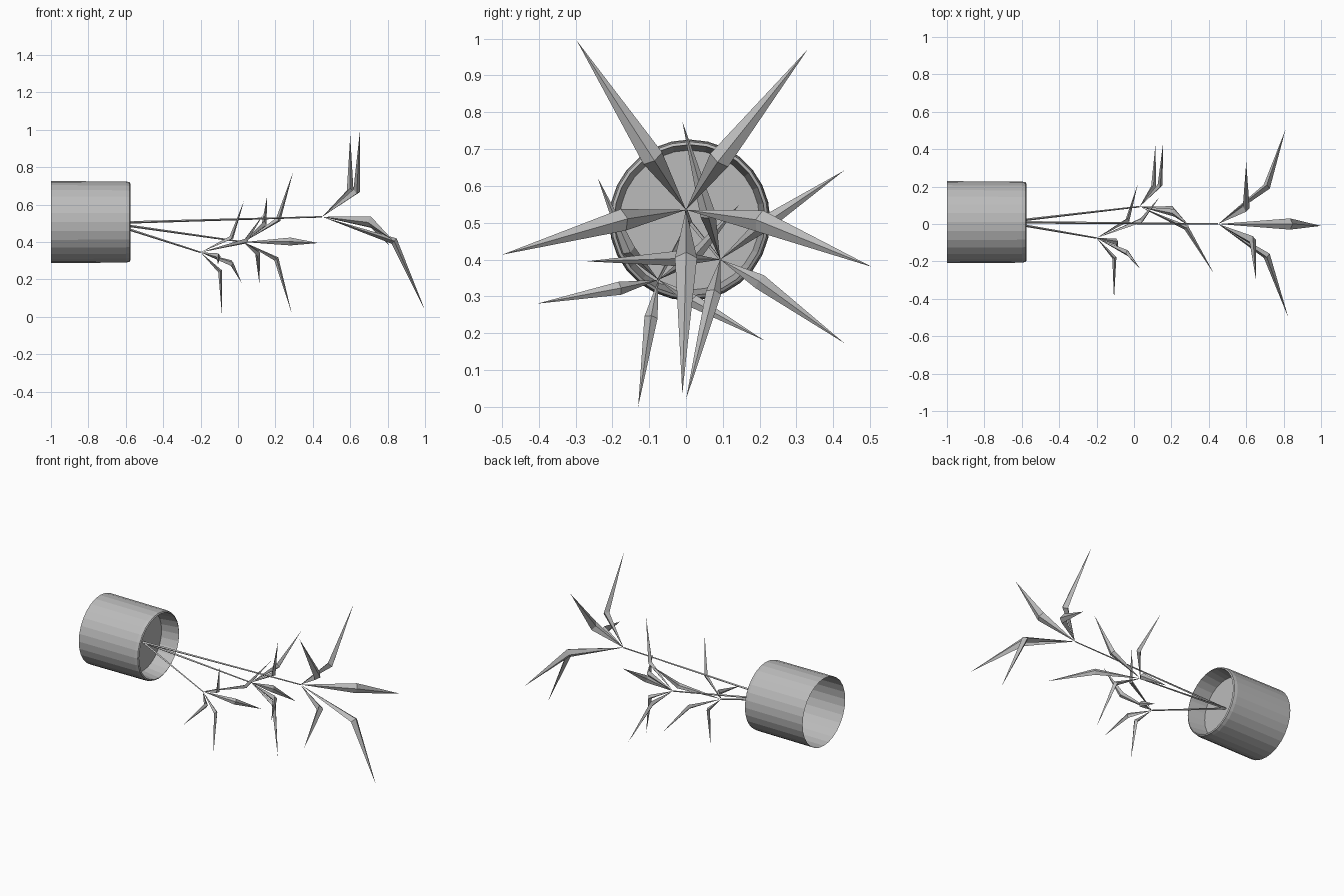
import bpy
import bmesh
import math
from mathutils import Vector

default_cube = bpy.data.objects.get("Cube")
if default_cube:
    bpy.data.objects.remove(default_cube, do_unlink=True)

# One plain grey for the whole model
grey = bpy.data.materials.new("plain_grey")
grey.use_nodes = True
grey.diffuse_color = (0.5, 0.5, 0.5, 1)
shader = grey.node_tree.nodes["Principled BSDF"]
shader.inputs["Base Color"].default_value = grey.diffuse_color
shader.inputs["Roughness"].default_value = 0.8

POT_CENTRE = Vector((0, 0.01, 0.507))
SOIL_X = -0.69
SIDES = 28
AXIS = Vector((1, 0, 0))


def finish(bm, name):
    """Turn a bmesh into a flat-shaded grey object."""
    bmesh.ops.recalc_face_normals(bm, faces=bm.faces)
    mesh = bpy.data.meshes.new(name)
    bm.to_mesh(mesh)
    bm.free()
    mesh.materials.append(grey)
    obj = bpy.data.objects.new(name, mesh)
    bpy.context.collection.objects.link(obj)
    return obj


def add_ring(bm, centre, side, up, radius, count):
    """Add a closed loop of vertices around a centre."""
    ring = []
    for i in range(count):
        angle = math.tau * i / count
        offset = side * math.cos(angle) + up * math.sin(angle)
        ring.append(bm.verts.new(centre + offset * radius))
    return ring


def bridge(bm, first, second):
    """Join two loops of equal size with quads."""
    count = len(first)
    for i in range(count):
        j = (i + 1) % count
        bm.faces.new((first[i], first[j], second[j], second[i]))


def build_pot():
    # Open tube lying along x, with a rounded lip and a sloping inner wall
    profile = [(-1, 0.219), (-0.6, 0.217), (-0.58, 0.213),
               (-0.575, 0.205), (SOIL_X, 0.19)]
    bm = bmesh.new()
    rings = [add_ring(bm, POT_CENTRE + AXIS * x, Vector((0, 1, 0)),
                      Vector((0, 0, 1)), radius, SIDES)
             for x, radius in profile]
    for first, second in zip(rings, rings[1:]):
        bridge(bm, first, second)
    finish(bm, "pot")


def build_soil():
    bm = bmesh.new()
    bm.faces.new(add_ring(bm, POT_CENTRE + AXIS * SOIL_X,
                          Vector((0, 1, 0)), Vector((0, 0, 1)), 0.19, SIDES))
    finish(bm, "soil")


def build_stem(name, end):
    # Thin tapering rod from the soil to the heart of a leaf cluster
    start = POT_CENTRE + Vector((SOIL_X, 0, -0.005))
    along = (end - start).normalized()
    side = along.cross(Vector((0, 0, 1))).normalized()
    up = side.cross(along)
    bm = bmesh.new()
    lower = add_ring(bm, start, side, up, 0.007, 4)
    upper = add_ring(bm, end, side, up, 0.004, 4)
    bridge(bm, lower, upper)
    bm.faces.new(upper)
    finish(bm, name)


def build_leaf(name, base, bend, tip, radius):
    # Bent spike: pointed at both ends, flat diamond section at the bend,
    # its wide side square to the direction in which the leaf spreads
    along = ((bend - base).normalized() + (tip - bend).normalized())
    side = AXIS.cross(tip - base).normalized()
    up = side.cross(along).normalized()
    bm = bmesh.new()
    ring = add_ring(bm, bend, side, up * 0.65, radius, 4)
    for end in (bm.verts.new(base), bm.verts.new(tip)):
        for i in range(4):
            bm.faces.new((ring[i], ring[(i + 1) % 4], end))
    finish(bm, name)


# Each cluster: heart, leaf radius, then the bend and tip of every leaf
clusters = {
    "long": ((0.45, 0, 0.535), 0.03, [
        ((0.6, 0.09, 0.67), (0.6, 0.33, 0.97)),
        ((0.635, -0.09, 0.675), (0.652, -0.297, 0.995)),
        ((0.71, 0.2, 0.505), (0.81, 0.505, 0.38)),
        ((0.71, -0.17, 0.508), (0.825, -0.5, 0.413)),
        ((0.835, 0, 0.405), (1, -0.01, 0.035))]),
    "middle": ((0.03, 0.093, 0.4), 0.021, [
        ((0.14, 0.21, 0.495), (0.155, 0.43, 0.642)),
        ((0.105, 0.2, 0.34), (0.115, 0.43, 0.173)),
        ((0.205, 0.075, 0.31), (0.287, 0, 0.02)),
        ((0.28, -0.02, 0.403), (0.43, -0.27, 0.395)),
        ((0.215, 0.06, 0.52), (0.295, -0.01, 0.775))]),
    "short": ((-0.2, -0.075, 0.345), 0.018, [
        ((-0.105, -0.18, 0.322), (-0.107, -0.405, 0.28)),
        ((-0.095, -0.095, 0.243), (-0.085, -0.13, 0)),
        ((-0.035, 0.02, 0.287), (0.02, 0.213, 0.18)),
        ((0.04, 0.02, 0.405), (0.137, 0.145, 0.55)),
        ((-0.035, -0.155, 0.425), (0.033, -0.24, 0.622))]),
}

build_pot()
build_soil()
for label, (heart, radius, leaves) in clusters.items():
    heart = Vector(heart)
    build_stem(label + "_stem", heart)
    for number, (bend, tip) in enumerate(leaves, 1):
        build_leaf(f"{label}_leaf_{number}", heart, Vector(bend),
                   Vector(tip), radius)
